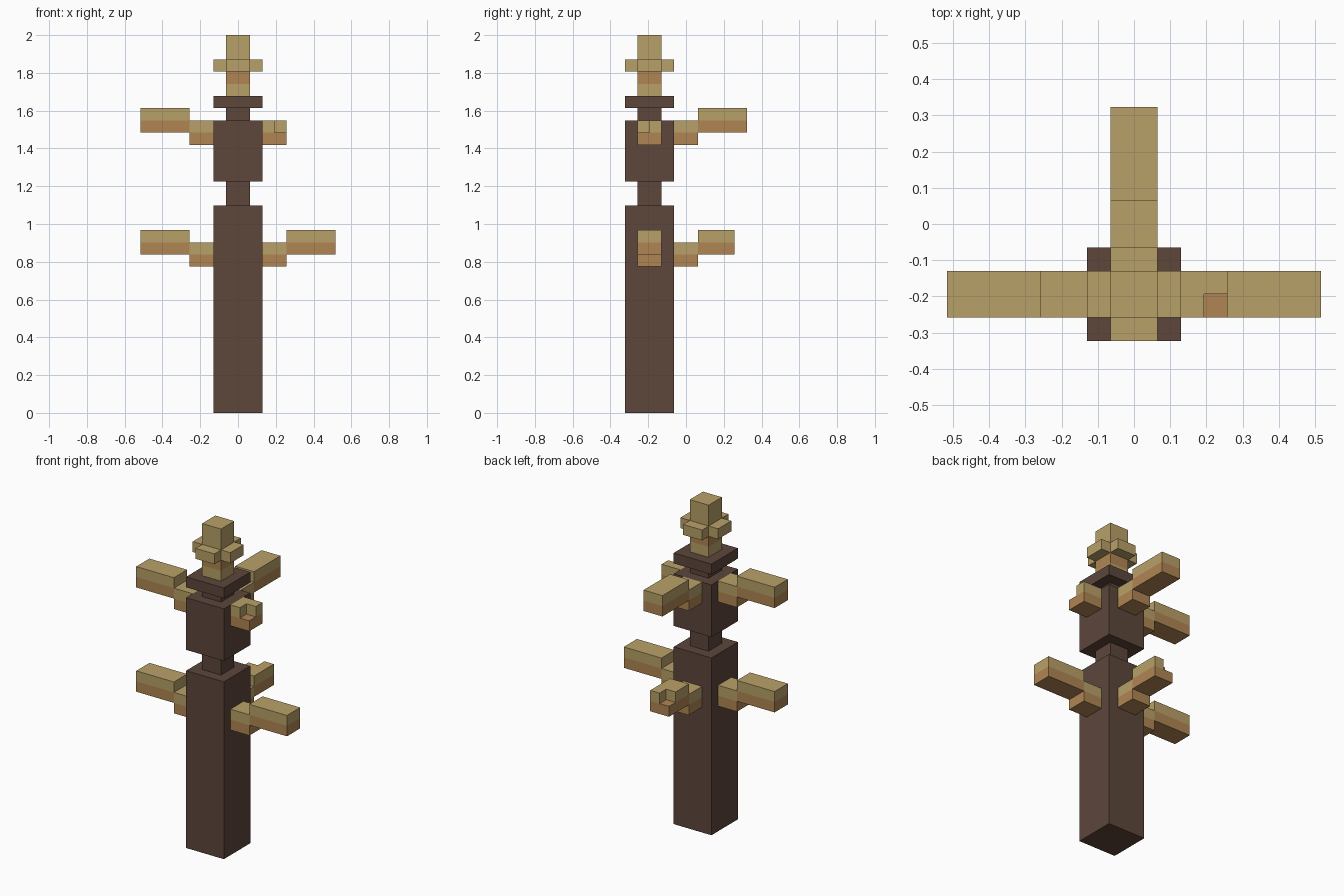
import bpy, bmesh
from itertools import product
from math import radians
from mathutils import Matrix, Vector

cube = bpy.data.objects.get("Cube")
if cube:
    bpy.data.objects.remove(cube, do_unlink=True)

U = 2 / 31                              # one block of the grid
AXIS = Matrix.Translation((0, -3 * U, 0))  # centre line of the trunk


def material(name, color):
    m = bpy.data.materials.new(name)
    m.use_nodes = True
    m.diffuse_color = (*color, 1)
    m.node_tree.nodes["Principled BSDF"].inputs["Base Color"].default_value = (*color, 1)
    return m


BARK = material("dark_brown", (0.109, 0.061, 0.044))
KHAKI = material("khaki", (0.485, 0.356, 0.138))
TAN = material("orange_tan", (0.434, 0.235, 0.087))


def block(x, y, z):
    """Set of unit cells inside the given ranges."""
    return set(product(range(*x), range(*y), range(*z)))


def build(name, cells, mats, tan_layers=lambda z: False, angle=0):
    """Closed shell around the cells; the second material marks tan layers."""
    bm = bmesh.new()
    for cell in cells:
        for axis, side in product(range(3), (0, 1)):
            near = list(cell)
            near[axis] += 2 * side - 1
            if tuple(near) in cells:
                continue
            corners = []
            for b, c in ((0, 0), (1, 0), (1, 1), (0, 1)):
                p = list(cell)
                p[axis] += side
                p[(axis + 1) % 3] += b
                p[(axis + 2) % 3] += c
                corners.append(bm.verts.new(Vector(p) * U))
            face = bm.faces.new(corners if side else corners[::-1])
            face.material_index = int(tan_layers(cell))
    bmesh.ops.remove_doubles(bm, verts=bm.verts[:], dist=U / 100)
    bmesh.ops.dissolve_limit(bm, angle_limit=radians(1), verts=bm.verts[:],
                             edges=bm.edges[:], delimit={'MATERIAL'})
    bm.transform(AXIS @ Matrix.Rotation(radians(angle), 4, 'Z'))
    mesh = bpy.data.meshes.new(name)
    bm.to_mesh(mesh)
    bm.free()
    for m in mats:
        mesh.materials.append(m)
    obj = bpy.data.objects.new(name, mesh)
    bpy.context.collection.objects.link(obj)


# Trunk sections, stacked: name, half width, bottom, top
for name, half, low, high in (("trunk", 2, 0, 17), ("lower_neck", 1, 17, 19),
                              ("upper_trunk", 2, 19, 24), ("upper_neck", 1, 24, 25),
                              ("cap", 2, 25, 26)):
    w = (-half, half)
    build(name, block(w, w, (low, high)), [BARK])

# Finial with a cross-shaped collar and one tan band
core, wide = (-1, 1), (-2, 2)
finial = block(core, core, (26, 31)) | block(wide, core, (28, 29)) | block(core, wide, (28, 29))
build("finial", finial, [KHAKI, TAN], lambda c: c[2] == 27)


def branch(name, angle, z, end, notch=None):
    """Stepped branch, tan below and khaki above, with an optional missing tip corner."""
    cells = block((2, 4), core, (z, z + 2))
    if end > 4:
        cells |= block((4, end), core, (z + 1, z + 3))
    if notch is not None:
        cells.discard((end - 1, notch, max(c[2] for c in cells)))
    build(name, cells, [KHAKI, TAN], lambda c: c[2] == z + (c[0] >= 4), angle)


LEFT, BACK, RIGHT = 0, 90, 180
branch("lower_left_branch", LEFT, 12, 8)
branch("lower_right_branch", RIGHT, 12, 8)
branch("lower_back_branch", BACK, 12, 7, notch=0)
branch("upper_left_branch", LEFT, 22, 4, notch=-1)
branch("upper_right_branch", RIGHT, 22, 8)
branch("upper_back_branch", BACK, 22, 8)
